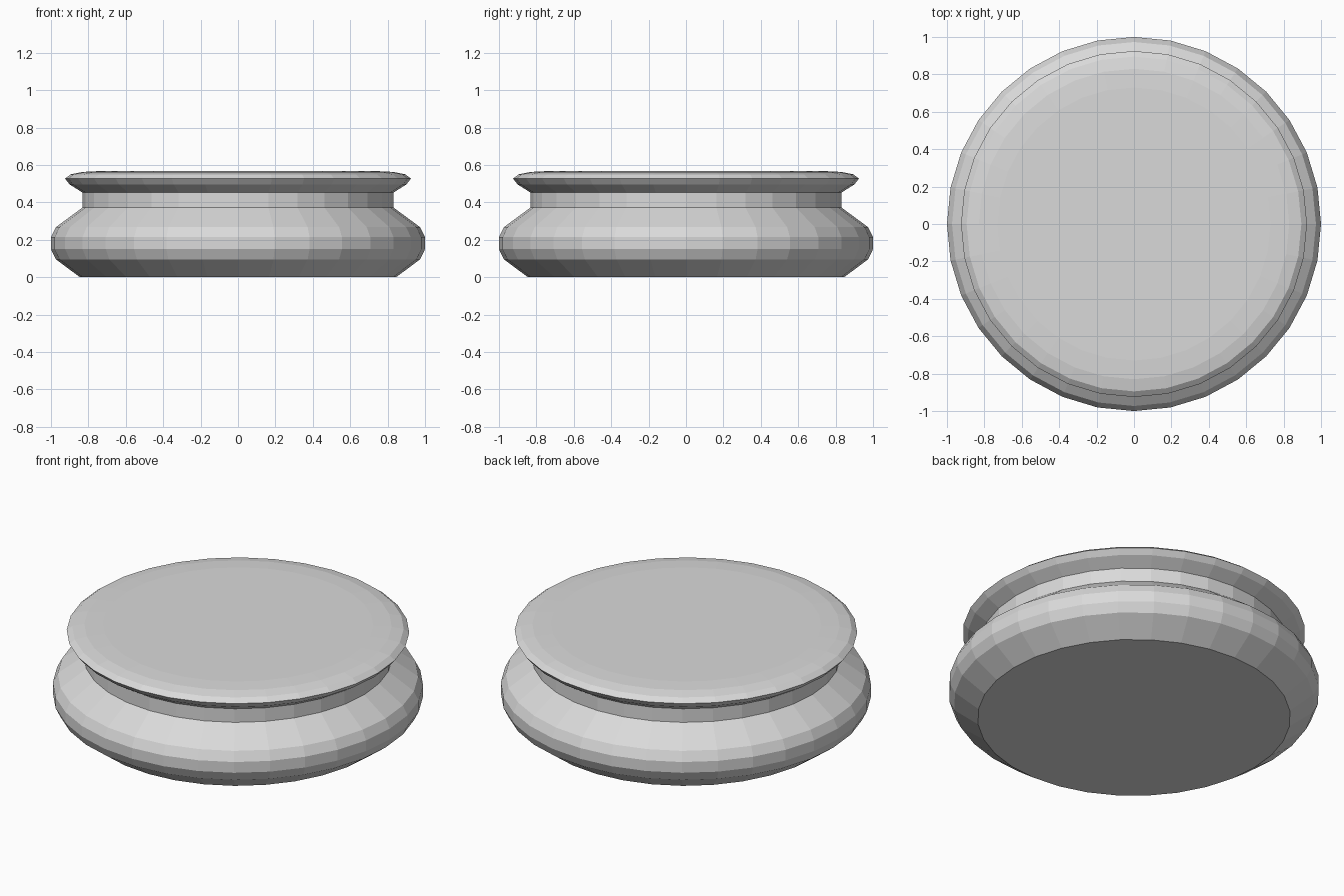
import bpy
import bmesh
from math import cos, sin, tau

SIDES = 32

cube = bpy.data.objects.get("Cube")
if cube:
    bpy.data.objects.remove(cube, do_unlink=True)

# Single plain grey material
grey = bpy.data.materials.new("light_grey")
grey.use_nodes = True
colour = (0.7, 0.7, 0.7, 1)
grey.diffuse_color = colour
grey.node_tree.nodes["Principled BSDF"].inputs["Base Color"].default_value = colour


def turned_part(name, profile):
    """Sweep a (radius, height) profile round z and cap both ends."""
    bm = bmesh.new()
    rings = [[bm.verts.new((r * cos(tau * i / SIDES), r * sin(tau * i / SIDES), z))
              for i in range(SIDES)] for r, z in profile]
    for low, high in zip(rings, rings[1:]):
        for i in range(SIDES):
            j = (i + 1) % SIDES
            bm.faces.new((low[i], low[j], high[j], high[i]))
    bm.faces.new(rings[0][::-1])
    bm.faces.new(rings[-1])
    mesh = bpy.data.meshes.new(name)
    bm.to_mesh(mesh)
    bm.free()
    mesh.materials.append(grey)
    obj = bpy.data.objects.new(name, mesh)
    bpy.context.collection.objects.link(obj)
    return obj


# Bulging base, narrow neck and flared lip turned as one closed body
base = [(0.845, 0), (0.973, 0.095), (1, 0.15), (1, 0.214), (0.973, 0.268)]
neck = [(0.832, 0.372), (0.832, 0.453)]
lip = [(0.9, 0.496), (0.925, 0.527), (0.895, 0.55), (0.83, 0.563), (0.73, 0.568)]
turned_part("round_pedestal", base + neck + lip)
